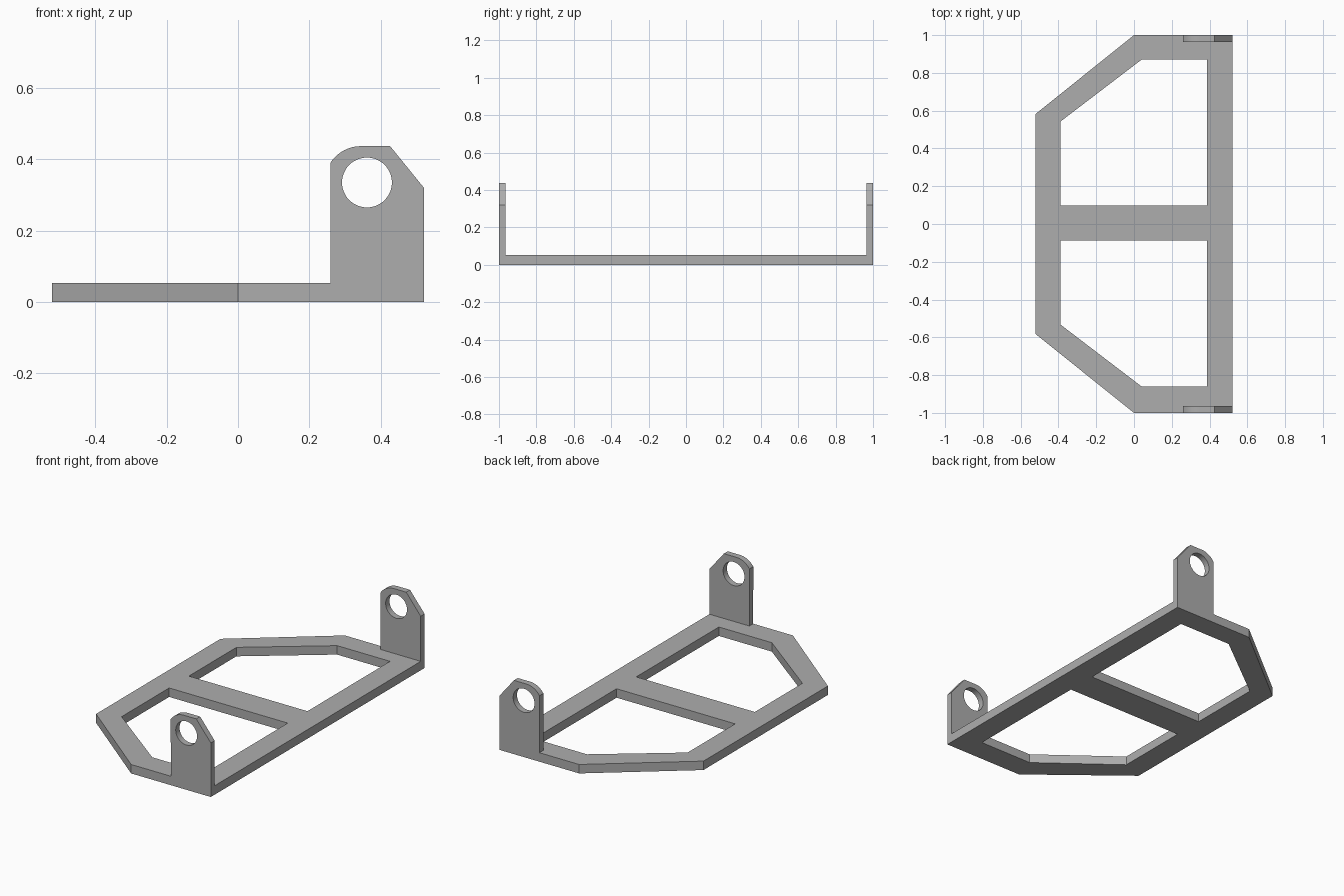
import bpy
from math import sin, cos, pi, radians
from mathutils import Matrix

cube = bpy.data.objects.get("Cube")
if cube:
    bpy.data.objects.remove(cube)

grey = bpy.data.materials.new("plain grey")
grey.use_nodes = True
colour = (0.42, 0.42, 0.42, 1)
grey.diffuse_color = colour
grey.node_tree.nodes["Principled BSDF"].inputs["Base Color"].default_value = colour


def arc(cx, cy, r, start, end, n):
    """Points along an arc, angles in degrees."""
    angles = [radians(start + (end - start) * i / n) for i in range(n + 1)]
    return [(cx + r * cos(a), cy + r * sin(a)) for a in angles]


def plate(name, loops, thickness, matrix):
    """Extrude an outline with holes, centred on its own plane."""
    curve = bpy.data.curves.new(name, 'CURVE')
    curve.dimensions = '2D'
    curve.fill_mode = 'BOTH'
    curve.extrude = thickness / 2
    for loop in loops:
        spline = curve.splines.new('POLY')
        spline.points.add(len(loop) - 1)
        for point, (x, y) in zip(spline.points, loop):
            point.co = (x, y, 0, 1)
        spline.use_cyclic_u = True
    obj = bpy.data.objects.new(name, curve)
    bpy.context.collection.objects.link(obj)
    obj.matrix_world = matrix
    bpy.ops.object.select_all(action='DESELECT')
    obj.select_set(True)
    bpy.context.view_layer.objects.active = obj
    bpy.ops.object.convert(target='MESH')
    obj = bpy.context.object
    obj.data.materials.clear()
    obj.data.materials.append(grey)
    bpy.ops.object.shade_smooth_by_angle(angle=radians(30))
    return obj


HALF = 0.522      # half the frame width
BASE = 0.053      # frame height
LUG = 0.036       # lug thickness

# Flat frame: chamfered outline with two windows either side of a cross bar
outline = [(HALF, -1), (HALF, 1), (0, 1), (-HALF, 0.582), (-HALF, -0.582), (0, -1)]
window = [(-0.39, 0.092), (0.387, 0.092), (0.387, 0.865), (0.04, 0.865), (-0.39, 0.537)]
windows = [[(x, s * y + 0.005) for x, y in window] for s in (1, -1)]
plate("base_frame", [outline] + windows, BASE, Matrix.Translation((0, 0, BASE / 2)))

# Upright lugs with a round eye, rounded on one shoulder and cut on the other
lug = [(0.26, BASE), (HALF, BASE), (HALF, 0.32), (0.427, 0.437)]
lug += arc(0.345, 0.335, 0.102, 90, 147, 10)
eye = arc(0.362, 0.335, 0.07, 0, 352.5, 47)
for name, side in (("front_lug", -1), ("back_lug", 1)):
    place = Matrix.Translation((0, side * (1 - LUG / 2), 0)) @ Matrix.Rotation(pi / 2, 4, 'X')
    plate(name, [lug, eye], LUG, place)
